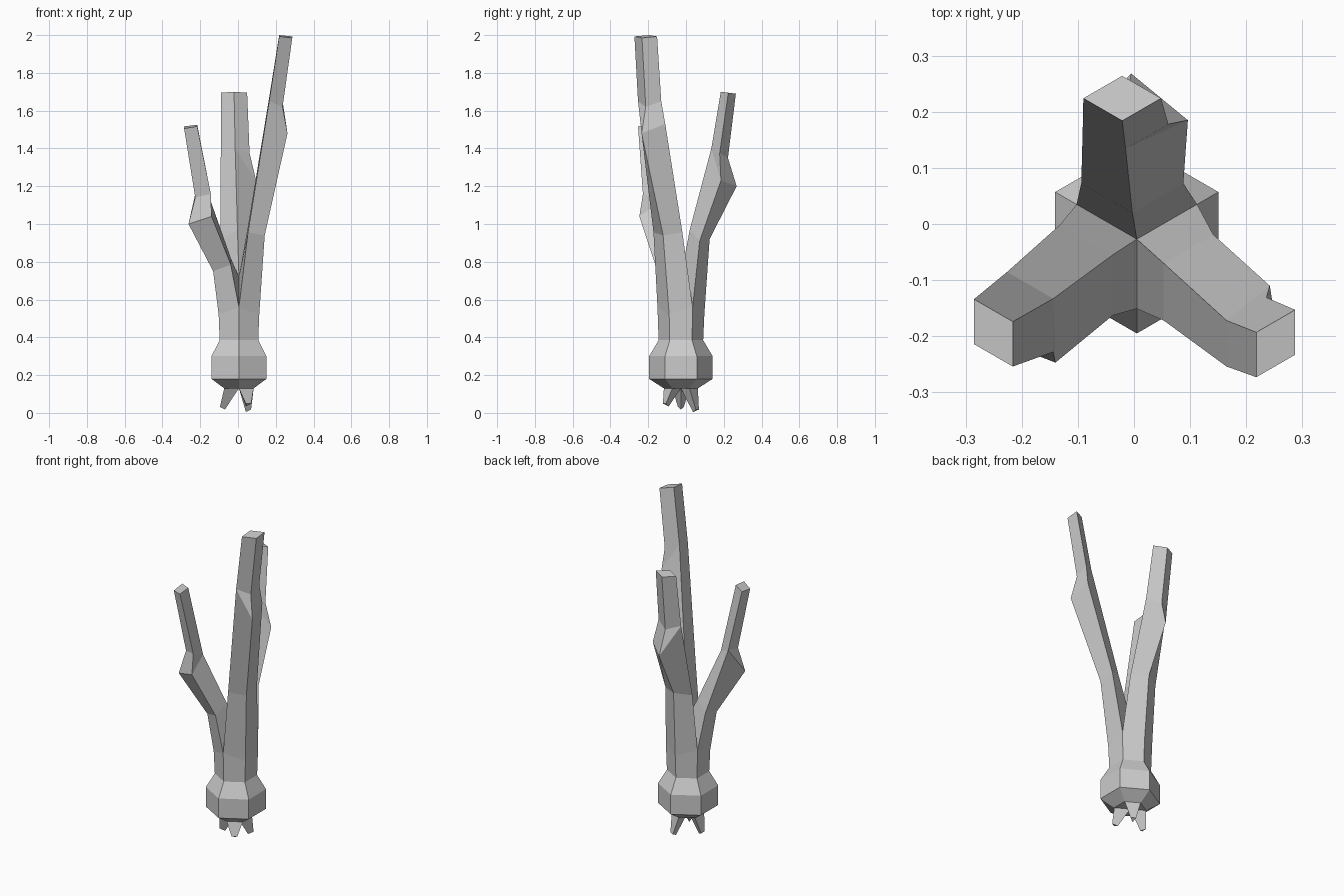
import bpy, bmesh
from math import cos, sin, radians
from mathutils import Vector

if "Cube" in bpy.data.objects:
    bpy.data.objects.remove(bpy.data.objects["Cube"])

CX, CY = 0.005, -0.027          # plant axis


def polar(r, deg, z, cx=CX, cy=CY):
    return Vector((cx + r * cos(radians(deg)), cy + r * sin(radians(deg)), z))


def build(name, faces):
    """Make an object from faces given as point lists; equal points are merged."""
    bm, cache = bmesh.new(), {}
    for pts in faces:
        vs = []
        for p in pts:
            key = tuple(round(c, 4) for c in p)
            if key not in cache:
                cache[key] = bm.verts.new(p)
            if cache[key] not in vs:
                vs.append(cache[key])
        if len(vs) > 2:
            bm.faces.new(vs)
    me = bpy.data.meshes.new(name)
    bm.to_mesh(me)
    bm.free()
    ob = bpy.data.objects.new(name, me)
    bpy.context.collection.objects.link(ob)
    return ob


def band(a, b, sides=None):
    n = len(a)
    return [[a[i], a[(i + 1) % n], b[(i + 1) % n], b[i]]
            for i in (sides or range(n))]


# Bulb: stacked hexagons
hexes = [[polar(r, 30 + 60 * i, z) for i in range(6)]
         for r, z in ((0.09, 0.13), (0.168, 0.18), (0.168, 0.30), (0.118, 0.385))]
faces = [hexes[0][::-1]]
for a, b in zip(hexes, hexes[1:]):
    faces += band(a, b)
build("bulb", faces)


# Stalks: rhombic sections growing from a third of the bulb's top each
def rhombus(deg, x, y, s, z_in, z_side, z_out):
    return [Vector((x, y, z_in)), polar(s, deg - 60, z_side, x, y),
            polar(s, deg, z_out, x, y), polar(s, deg + 60, z_side, x, y)]


# name: direction, bend, upper joint, tip, knob (outer point, side index, side point)
stalks = {
    "right_stalk": (330, (0.053, -0.07, 0.102, 0.99, 0.955, 0.94),
                    (0.165, -0.172, 0.082, 1.67, 1.65, 1.62),
                    (0.218, -0.193, 0.08, 2.0, 1.993, 1.985),
                    (0.262, -0.235, 1.48), 3, (0.242, -0.11, 1.53)),
    "back_stalk": (90, (-0.003, 0.02, 0.105, 0.97, 0.91, 0.92),
                   (-0.015, 0.134, 0.088, 1.40, 1.375, 1.35),
                   (-0.021, 0.184, 0.08, 1.70, 1.695, 1.69),
                   (-0.005, 0.268, 1.20), 1, (0.096, 0.185, 1.23)),
    "left_stalk": (210, (-0.038, -0.055, 0.108, 0.82, 0.785, 0.75),
                   (-0.144, -0.133, 0.095, 1.12, 1.16, 1.14),
                   (-0.216, -0.174, 0.08, 1.525, 1.517, 1.505),
                   (-0.262, -0.20, 1.00), 3, (-0.14, -0.247, 1.04)),
}
for name, (deg, bend, joint, tip, k_out, k_i, k_side) in stalks.items():
    upper = rhombus(deg, *joint)
    knob = list(upper)
    knob[2], knob[k_i] = Vector(k_out), Vector(k_side)
    rings = [rhombus(deg, CX, CY, 0.118, 0.385, 0.385, 0.385),
             rhombus(deg, CX, CY, 0.124, 0.72, 0.56, 0.52),
             rhombus(deg, *bend), knob, upper, rhombus(deg, *tip)]
    faces = [rings[-1]]
    for k, (a, b) in enumerate(zip(rings, rings[1:])):
        faces += band(a, b, (1, 2) if k == 0 else None)
    build(name, faces)

# Roots: tapering triangular prongs under the bulb
for name, deg, z in (("left_root", 180, 0.018), ("back_root", 60, 0.004),
                     ("front_root", 300, 0.035)):
    base = [Vector((CX, CY, 0.13)), polar(0.09, deg - 30, 0.13), polar(0.09, deg + 30, 0.13)]
    end = [polar(0.074, deg, z), polar(0.102, deg - 9, z + 0.014), polar(0.102, deg + 9, z + 0.014)]
    build(name, band(end, base) + [end[::-1]])
